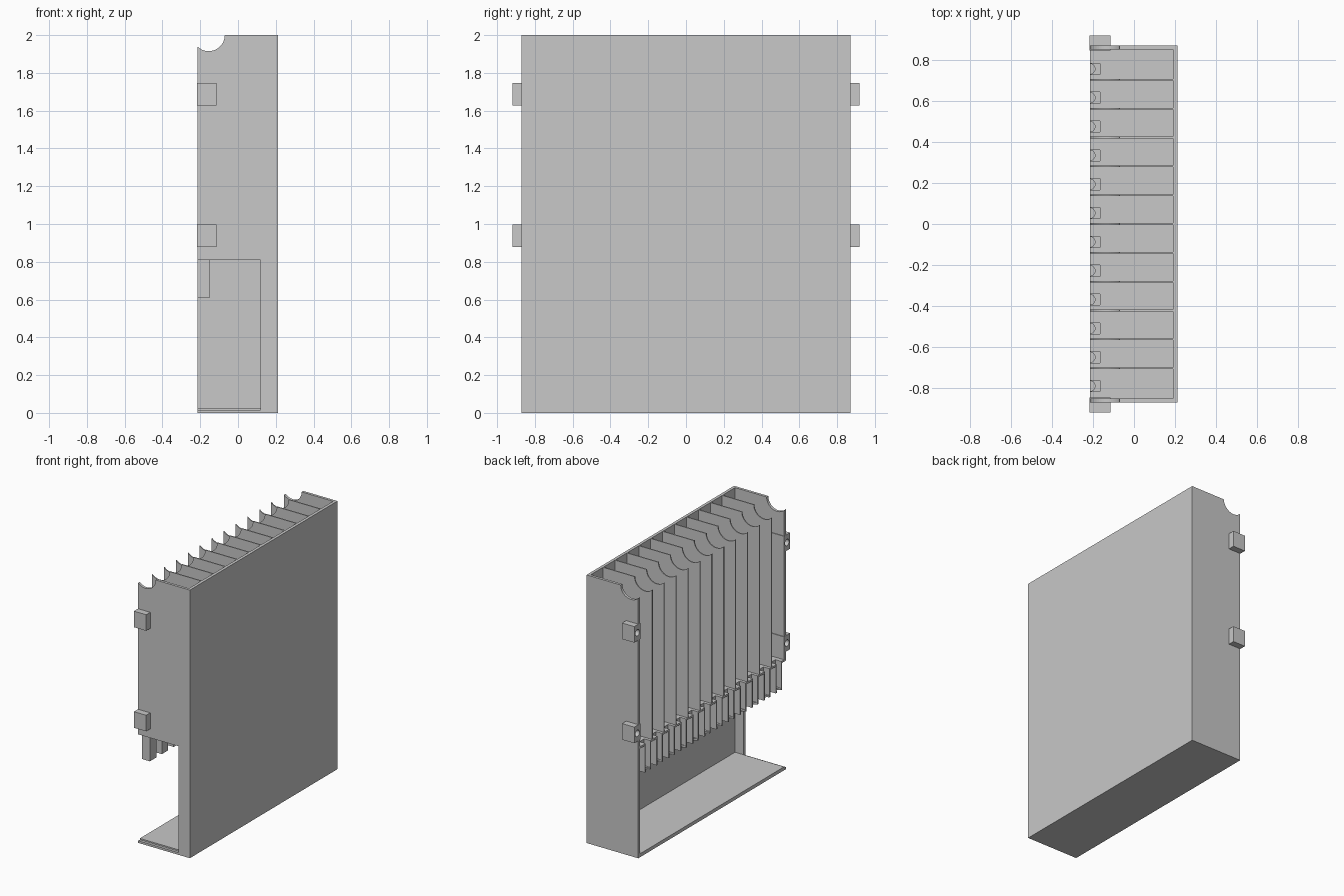
import bpy, bmesh, math
from mathutils import Vector, Matrix

cube = bpy.data.objects.get("Cube")
if cube:
    bpy.data.objects.remove(cube, do_unlink=True)

GREY = (0.58, 0.58, 0.58, 1)
mat = bpy.data.materials.new("plain grey")
mat.use_nodes = True
mat.diffuse_color = GREY
mat.node_tree.nodes["Principled BSDF"].inputs["Base Color"].default_value = GREY

# Main dimensions
X0, X1, XI = -0.215, 0.212, 0.19      # open side, outer back, inner back
Y, YI = 0.87, 0.85                    # outer and inner end walls
TOP, SHELF, BASE = 2.0, 0.81, 0.026
PITCH, SLOTS = 0.1405, 12
LIP = 0.016


def finish(name, bm):
    bmesh.ops.recalc_face_normals(bm, faces=bm.faces)
    mesh = bpy.data.meshes.new(name)
    bm.to_mesh(mesh)
    bm.free()
    mesh.materials.append(mat)
    obj = bpy.data.objects.new(name, mesh)
    bpy.context.collection.objects.link(obj)
    return obj


def prism(bm, points, direction):
    face = bm.faces.new([bm.verts.new(p) for p in points])
    new = bmesh.ops.extrude_face_region(bm, geom=[face], use_keep_orig=True)
    verts = [g for g in new["geom"] if isinstance(g, bmesh.types.BMVert)]
    bmesh.ops.translate(bm, verts=verts, vec=Vector(direction))


def box(bm, x0, x1, y0, y1, z0, z1):
    prism(bm, [(x0, y0, z0), (x1, y0, z0), (x1, y1, z0), (x0, y1, z0)],
          (0, 0, z1 - z0))


def wall(bm, outline, y0, y1):
    prism(bm, [(x, y0, z) for x, z in outline], (0, y1 - y0, 0))


def slab(bm, outline, z0, z1):
    prism(bm, [(x, y, z0) for x, y in outline], (0, 0, z1 - z0))


# Scooped top corner shared by the end walls and dividers
CX, R = -0.155, 0.085
start = math.acos((X0 - CX) / R)
scoop = [(CX + R * math.cos(a), TOP - R * math.sin(a))
         for a in [start * (1 - i / 16) for i in range(17)]]

# Back panel and base
bm = bmesh.new()
box(bm, XI, X1, -Y, Y, 0, TOP)
finish("back_panel", bm)
bm = bmesh.new()
box(bm, X0, XI, -YI, YI, 0, BASE)
finish("base_floor", bm)

# Closed end wall
bm = bmesh.new()
wall(bm, [(X0, 0)] + scoop + [(XI, TOP), (XI, 0)], YI, Y)
finish("closed_end_wall", bm)

# End wall with the access opening
bm = bmesh.new()
wall(bm, [(X0, SHELF)] + scoop + [(XI, TOP), (XI, 0), (X0, 0),
     (X0, LIP), (0.12, LIP), (0.12, SHELF)], -Y, -YI)
finish("open_end_wall", bm)

# Thin dividers
bm = bmesh.new()
for k in range(1, SLOTS):
    y = (k - SLOTS / 2) * PITCH
    wall(bm, [(X0, SHELF)] + scoop + [(XI, TOP), (XI, SHELF)],
         y - 0.004, y + 0.004)
finish("dividers", bm)

# Slot floors with the dispensing channels hanging below
PX, PW, WX, WW = -0.165, 0.0275, -0.148, 0.0375
floors, channels = bmesh.new(), bmesh.new()
for k in range(SLOTS):
    mid = (k + 0.5 - SLOTS / 2) * PITCH
    lo = -YI if k == 0 else mid - PITCH / 2
    hi = YI if k == SLOTS - 1 else mid + PITCH / 2
    c = mid - 0.017
    pocket = [(X0, c + PW), (PX, c + PW), (PX, c - PW), (X0, c - PW)]
    slab(floors, [(X0, lo), (XI, lo), (XI, hi), (X0, hi)] + pocket,
         SHELF, SHELF + 0.014)
    slab(channels, [(X0, c - WW), (WX, c - WW), (WX, c + WW), (X0, c + WW)]
         + pocket, 0.61, SHELF)
    # Channel bottom with a half-round finger notch
    arc = [(X0 + 0.025 * math.sin(a), c + 0.025 * math.cos(a))
           for a in [math.pi * i / 12 for i in range(13)]]
    slab(channels, [(X0, c - PW), (PX, c - PW), (PX, c + PW), (X0, c + PW)]
         + arc, 0.61, 0.624)
finish("slot_floors", floors)
finish("dispensing_channels", channels)

# Mounting lugs with a blind round hole on the open side
lugs, holes = bmesh.new(), bmesh.new()
for side in (-1, 1):
    for z in (0.937, 1.687):
        ya, yb = sorted((side * 0.845, side * 0.918))
        box(lugs, X0 - 0.001, -0.115, ya, yb, z - 0.06, z + 0.06)
        place = (Matrix.Translation((X0, side * 0.882, z))
                 @ Matrix.Rotation(math.pi / 2, 4, "Y"))
        bmesh.ops.create_cone(holes, cap_ends=True, segments=24, radius1=0.024,
                              radius2=0.024, depth=0.1, matrix=place)
lug_obj = finish("mounting_lugs", lugs)
cutter = finish("lug_hole_cutter", holes)
cutter.hide_render = True
cutter.hide_set(True)
cutter.display_type = "WIRE"
for name in ("mounting_lugs", "closed_end_wall", "open_end_wall"):
    cut = bpy.data.objects[name].modifiers.new("lug_holes", "BOOLEAN")
    cut.operation = "DIFFERENCE"
    cut.solver = "EXACT"
    cut.object = cutter
